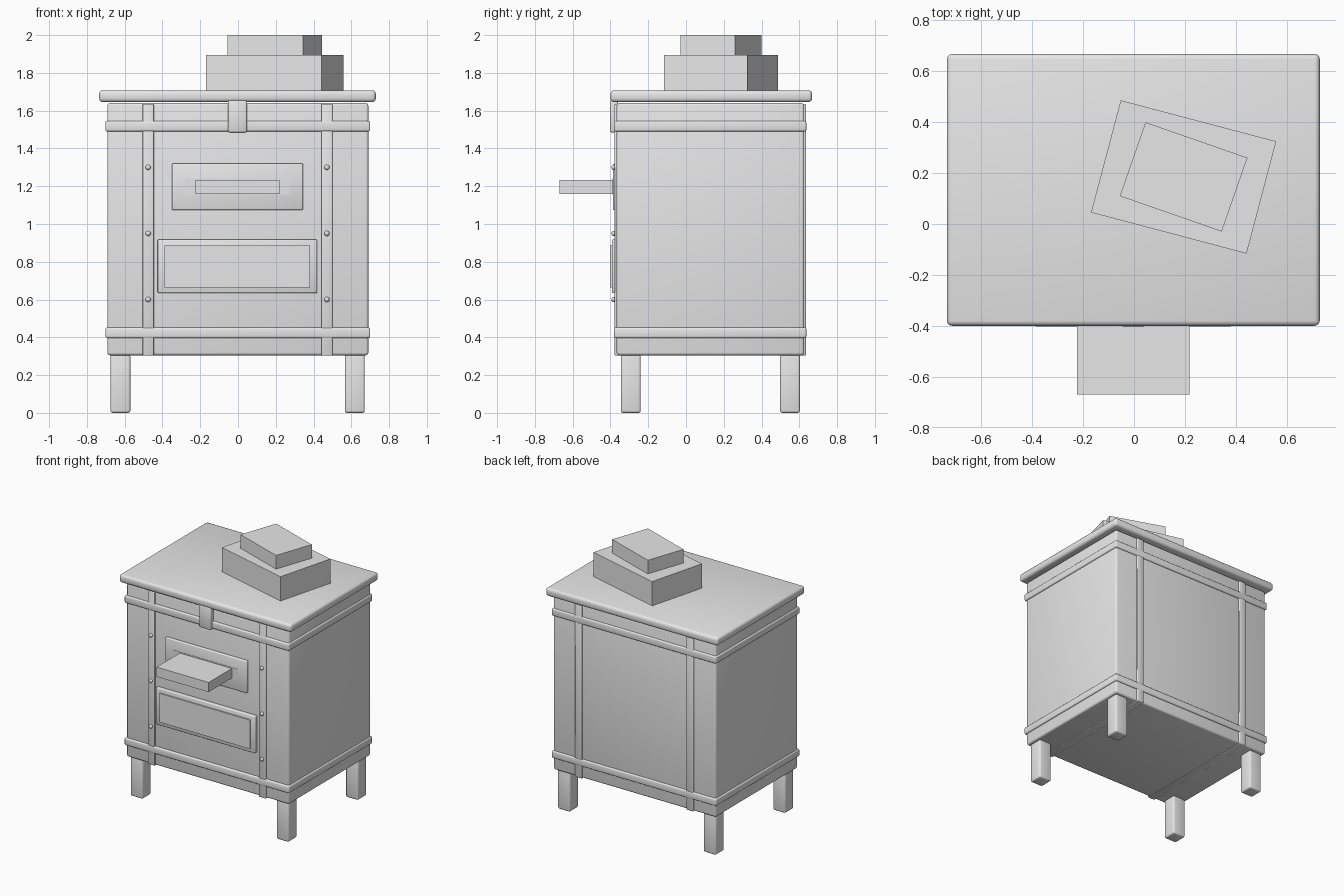
import bpy, bmesh, math
from mathutils import Matrix

if "Cube" in bpy.data.objects:
    bpy.data.objects.remove(bpy.data.objects["Cube"])

# One plain grey for the whole model
grey = bpy.data.materials.new("plain grey")
grey.diffuse_color = (0.8, 0.8, 0.8, 1)
grey.use_nodes = True
grey.node_tree.nodes["Principled BSDF"].inputs["Base Color"].default_value = grey.diffuse_color


def finish(name, bm, smooth):
    mesh = bpy.data.meshes.new(name)
    for f in bm.faces:
        f.smooth = smooth
    bm.to_mesh(mesh)
    bm.free()
    ob = bpy.data.objects.new(name, mesh)
    ob.data.materials.append(grey)
    bpy.context.collection.objects.link(ob)
    return ob


def box(name, x, y, z, bevel=0.0, segments=3, angle=0.0):
    """Box from min/max ranges, rounded and smooth when bevel is given."""
    bm = bmesh.new()
    bmesh.ops.create_cube(bm, size=1)
    size = [b - a for a, b in (x, y, z)]
    mid = [(a + b) / 2 for a, b in (x, y, z)]
    bmesh.ops.scale(bm, vec=size, verts=bm.verts)
    if bevel:
        bmesh.ops.bevel(bm, geom=bm.edges[:], offset=bevel, segments=segments,
                        profile=0.5, affect='EDGES', clamp_overlap=True)
    bm.transform(Matrix.Translation(mid) @ Matrix.Rotation(math.radians(angle), 4, 'Z'))
    return finish(name, bm, bevel > 0)


# Cabinet body and lid
box("body", (-0.692, 0.69), (-0.367, 0.626), (0.305, 1.64), 0.014)
box("lid", (-0.735, 0.73), (-0.40, 0.668), (1.645, 1.708), 0.02)

# Four legs
for side, x in (("left", (-0.675, -0.57)), ("right", (0.566, 0.671))):
    for end, y in (("front", (-0.345, -0.24)), ("back", (0.498, 0.603))):
        box(f"{end}_{side}_leg", x, y, (0.005 - 0.005, 0.31), 0.012)

# Vertical straps with rivets, wrapped front to back
for side, x0, x1 in (("left", -0.505, -0.446), ("right", 0.441, 0.5)):
    box(f"{side}_strap", (x0, x1), (-0.378, 0.635), (0.303, 1.636), 0.005, 2)
    for i, z in enumerate((0.6, 0.95, 1.3)):
        bm = bmesh.new()
        bmesh.ops.create_uvsphere(bm, u_segments=12, v_segments=8, radius=0.014)
        bm.transform(Matrix.Translation(((x0 + x1) / 2, -0.381, z)))
        finish(f"{side}_rivet_{i + 1}", bm, True)

# Horizontal bands round the body
box("lower_band", (-0.702, 0.7), (-0.381, 0.637), (0.396, 0.452), 0.01)
box("upper_band", (-0.702, 0.7), (-0.381, 0.637), (1.49, 1.546), 0.01)

# Clasp hanging under the lid
box("clasp", (-0.052, 0.047), (-0.402, -0.36), (1.485, 1.655), 0.008, 2)

# Slot plate, slot inset and the sheet sticking out
box("slot_plate", (-0.35, 0.344), (-0.386, -0.36), (1.074, 1.32), 0.006, 2)
box("slot_inset", (-0.28, 0.272), (-0.388, -0.37), (1.157, 1.242))
box("sheet_block", (-0.224, 0.219), (-0.67, -0.37), (1.16, 1.234))

# Lower sign panel
box("panel_frame", (-0.425, 0.419), (-0.392, -0.36), (0.634, 0.918), 0.006, 2)
box("panel_plate", (-0.388, 0.382), (-0.402, -0.37), (0.664, 0.886))

# Stacked blocks on the lid
for name, w, d, z, a in (("lower_block", 0.632, 0.456, (1.70, 1.825), -14.8),
                         ("middle_block", 0.632, 0.456, (1.825, 1.895), -14.8),
                         ("top_block", 0.424, 0.307, (1.895, 2.0), -19.2)):
    box(name, (0.195 - w / 2, 0.195 + w / 2), (0.185 - d / 2, 0.185 + d / 2), z, angle=a)
